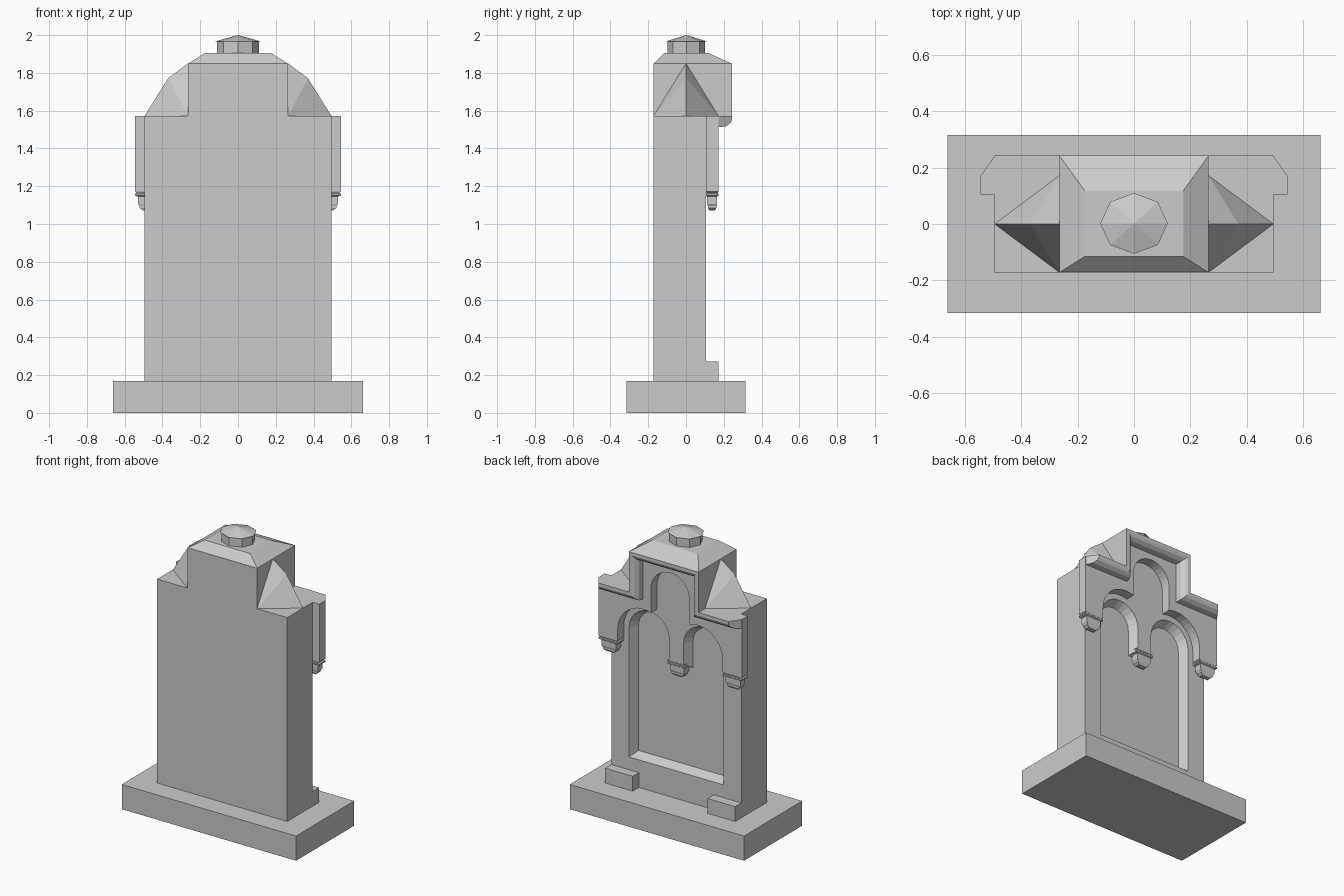
import bpy, bmesh
from math import cos, sin, pi, acos

if "Cube" in bpy.data.objects:
    bpy.data.objects.remove(bpy.data.objects["Cube"])


def finish(bm, name):
    bmesh.ops.recalc_face_normals(bm, faces=bm.faces)
    mesh = bpy.data.meshes.new(name)
    bm.to_mesh(mesh)
    bm.free()
    ob = bpy.data.objects.new(name, mesh)
    bpy.context.collection.objects.link(ob)
    return ob


def loft(name, rings, caps=True, closed=True):
    """Skin a list of equal-length rings of 3D points."""
    bm = bmesh.new()
    vs = [[bm.verts.new(p) for p in r] for r in rings]
    n = len(rings[0])
    for a, b in zip(vs, vs[1:]):
        for i in range(n if closed else n - 1):
            j = (i + 1) % n
            bm.faces.new((a[i], a[j], b[j], b[i]))
    if caps:
        bm.faces.new(vs[0])
        bm.faces.new(vs[-1])
    return finish(bm, name)


def prism(name, pts, y0, y1):
    return loft(name, [[(x, y, z) for x, z in pts] for y in (y0, y1)])


def stack(name, levels):
    """Rectangular tiers: (x0, x1, y0, y1, z)."""
    return loft(name, [[(a, c, z), (b, c, z), (b, d, z), (a, d, z)] for a, b, c, d, z in levels])


def box(name, x0, x1, y0, y1, z0, z1):
    return stack(name, [(x0, x1, y0, y1, z0), (x0, x1, y0, y1, z1)])


def mirrored(half):
    """Right-hand half outline plus its reflection."""
    return half + [(-x, z) for x, z in reversed(half)]


def arc(cx, cz, r, a0, a1, n):
    return [(cx + r * cos(a0 + (a1 - a0) * i / n), cz + r * sin(a0 + (a1 - a0) * i / n))
            for i in range(n + 1)]


# plinth
box("plinth", -.663, .663, -.316, .316, 0, .17)

# stepped slab
shoulders = [(.495, .17), (.495, 1.572), (.265, 1.572), (.265, 1.85)]
slab = prism("slab", mirrored(shoulders), -.172, .105)


# twin-arched recess with a splayed edge, cut into the decorated face
def recess(i):
    return mirrored([(.36 - i, .36 + i)] + arc(.2075, 1.25, .1525 - i, 0, pi, 12)
                    + [(.055 + i, 1.10 - i)])


cutter = loft("recess_cutter", [[(x, y, z) for x, z in recess(i)]
                                for i, y in ((-.01, .125), (.03, .045))])
cutter.hide_render = True
cutter.hide_set(True)
mod = slab.modifiers.new("recess", 'BOOLEAN')
mod.operation = 'DIFFERENCE'
mod.solver = 'EXACT'
mod.object = cutter

# hood plate with three-lobed opening
lobe_r, half_w = .1925, .147
meet = acos((half_w - .2075) / lobe_r)
opening = ([(.40, 1.172)] + arc(.2075, 1.25, lobe_r, 0, meet, 10)
           + arc(0, 1.60, half_w, 0, pi / 2, 8)[:-1])
outer = [(.545, 1.172), (.545, 1.572), (.265, 1.572), (.265, 1.85)]
hood = outer + [(-x, z) for x, z in reversed(outer)]
hood += [(-x, z) for x, z in opening] + [(0, 1.60 + half_w)] + opening[::-1]
prism("hood_plate", hood, .105, .172)

# cornice moulding stepping over the shoulders: (inward offset, y)
profile = [(0, .17), (0, .243), (.022, .243), (.038, .235), (.055, .212), (.06, .17)]
rings = []
for t, y in profile:
    end = .545 - .05 * (y - .17) / .073
    path = mirrored([(end, 1.572 - t), (.265 - t, 1.572 - t), (.265 - t, 1.85 - t)])
    rings.append([(x, y, z) for x, z in path])
bands = [list(r) for r in zip(*rings)]
loft("cornice", bands)

# hipped roof
stack("roof", [(-.265, .265, -.172, .243, 1.849), (-.175, .175, -.115, .118, 1.905)])


# octagonal finial
def octagon(r, z):
    return [(r * cos(k * pi / 4), .002 + .9 * r * sin(k * pi / 4), z) for k in range(8)]


loft("finial", [octagon(.11, 1.90), octagon(.11, 1.967), octagon(.12, 1.967), octagon(.001, 2.0)])


# hanging pendants
def pendant(name, cx, cy, hx, hy, z):
    tiers = [(1.0, 0), (.88, -.008), (1.0, -.012), (1.0, -.022), (.78, -.027),
             (.78, -.065), (.66, -.078), (.66, -.086), (.45, -.1)]
    stack(name, [(cx - hx * k, cx + hx * k, cy - hy * k, cy + hy * k, z + dz) for k, dz in tiers])


pendant("centre_pendant", 0, .07, .068, .036, 1.105)

for side, s in (("left", -1), ("right", 1)):
    pendant(side + "_pendant", s * .4725, .1385, .0725, .0335, 1.172)
    # foot block
    a, b = sorted((s * .285, s * .495))
    box(side + "_foot", a, b, .10, .172, .17, .272)
    # shoulder gable: half pyramid with broken ridge
    bm = bmesh.new()
    f, k, o, m, p = [bm.verts.new((s * x, y, z)) for x, y, z in (
        (.265, -.172, 1.572), (.265, .172, 1.572), (.495, 0, 1.572),
        (.37, 0, 1.772), (.265, 0, 1.85))]
    for face in ((f, k, o), (f, k, p), (f, o, m), (f, m, p), (k, o, m), (k, m, p)):
        bm.faces.new(face)
    finish(bm, side + "_gable")
